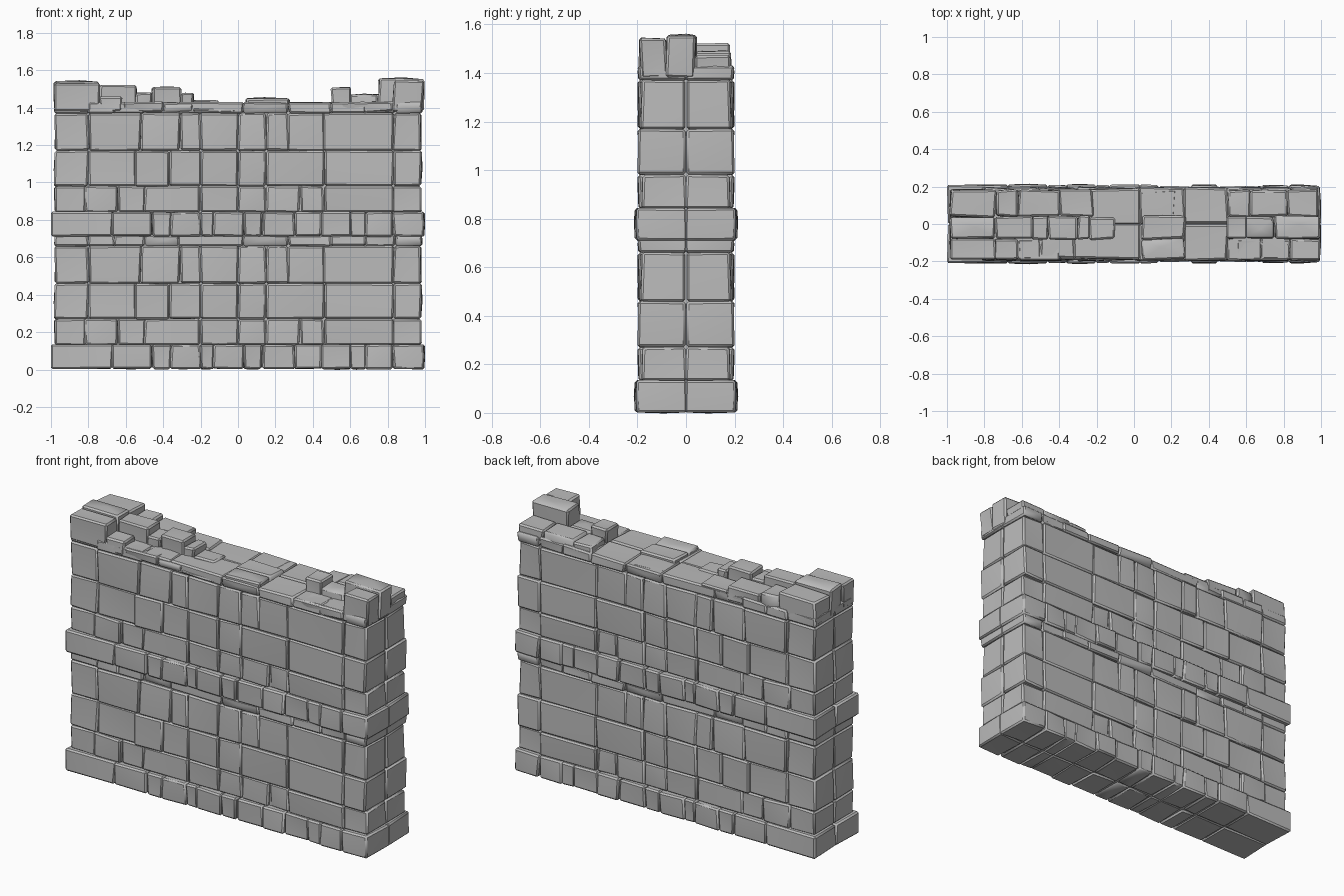
import bpy, bmesh, random
from math import radians
from mathutils import Vector

if "Cube" in bpy.data.objects:
    bpy.data.objects.remove(bpy.data.objects["Cube"])

stone_grey = bpy.data.materials.new("stone grey")
stone_grey.use_nodes = True
colour = (0.5, 0.5, 0.5, 1)
stone_grey.diffuse_color = colour
stone_grey.node_tree.nodes["Principled BSDF"].inputs["Base Color"].default_value = colour


def add_stone(bm, rng, lo, hi, rough=0.006, chamfer=0.009):
    """One hewn block: wobbly corners, chamfered edges, slightly domed faces."""
    lo, hi = Vector(lo), Vector(hi)
    part = bmesh.new()
    bmesh.ops.create_cube(part, size=1)
    for v in part.verts:
        for i in range(3):
            v.co[i] = (lo[i] + hi[i]) / 2 + v.co[i] * (hi[i] - lo[i])
            v.co[i] += rng.uniform(-rough, rough) * (0.4 if i == 2 else 1)
    bmesh.ops.bevel(part, geom=part.edges[:], offset=chamfer, segments=1,
                    affect='EDGES', clamp_overlap=True)
    faces = sorted(part.faces, key=lambda f: f.calc_area())[-6:]
    for f in faces:
        normal = f.normal.copy()
        centre = bmesh.ops.poke(part, faces=[f])["verts"][0]
        centre.co += normal * rng.uniform(-rough, rough)
        for i in (0, 1):
            centre.co[i] += rng.uniform(-0.02, 0.02) * (1 - abs(normal[i]))
    temp = bpy.data.meshes.new("stone")
    part.to_mesh(temp)
    part.free()
    bm.from_mesh(temp)
    bpy.data.meshes.remove(temp)


def finish(bm, name, mirror=False):
    mesh = bpy.data.meshes.new(name)
    bmesh.ops.recalc_face_normals(bm, faces=bm.faces)
    bm.to_mesh(mesh)
    bm.free()
    mesh.materials.append(stone_grey)
    obj = bpy.data.objects.new(name, mesh)
    bpy.context.collection.objects.link(obj)
    bpy.ops.object.select_all(action='DESELECT')
    obj.select_set(True)
    bpy.context.view_layer.objects.active = obj
    bpy.ops.object.shade_smooth_by_angle(angle=radians(35))
    if mirror:
        mod = obj.modifiers.new("front to back", 'MIRROR')
        mod.use_axis = (False, True, False)
        mod.use_mirror_merge = False
    return obj


def course(bm, rng, joints, z0, z1, depth, setback):
    """Row of stones on the front half of the wall."""
    for x0, x1 in zip(joints, joints[1:]):
        y = -depth + rng.uniform(0, setback)
        add_stone(bm, rng, (x0, y, z0), (x1, 0, z1))


# Plinth and string course
band_joints = [-0.995, -0.67, -0.46, -0.36, -0.2, -0.13, 0.03, 0.13,
               0.3, 0.45, 0.6, 0.68, 0.83, 0.995]
for name, z in (("plinth", 0.003), ("string_course", 0.712)):
    bm, rng = bmesh.new(), random.Random(4)
    course(bm, rng, band_joints, z, z + 0.13, 0.21, 0.008)
    finish(bm, name, True)

# Two matching storeys: courses as (bottom, top, setback, inner joints)
courses = [
    (0, 0.14, 0.02, [-0.82, -0.64, -0.5, -0.2, 0, 0.15, 0.33, 0.46, 0.83]),
    (0.14, 0.33, 0.012, [-0.8, -0.55, -0.37, -0.2, 0, 0.15, 0.46, 0.83]),
    (0.33, 0.53, 0.012, [-0.8, -0.52, -0.31, -0.2, 0, 0.15, 0.27, 0.46, 0.83]),
    (0.53, 0.59, 0.02, [-0.8, -0.66, -0.5, -0.32, 0.03, 0.27, 0.5, 0.68, 0.84]),
]
for name, base in (("lower_storey", 0.13), ("upper_storey", 0.84)):
    bm, rng = bmesh.new(), random.Random(11)
    for z0, z1, setback, inner in courses:
        course(bm, rng, [-0.98] + inner + [0.98], base + z0, base + z1, 0.197, setback)
    finish(bm, name, True)

# Broken top: rows of loose stones as (right edge, height)
rows = {
    "front_rubble": (-0.19, -0.08, [
        (-0.74, 1.53), (-0.62, 1.46), (-0.4, 1.43), (-0.24, 1.42), (0.04, 1.4),
        (0.27, 1.45), (0.55, 1.4), (0.83, 1.43), (0.99, 1.545)]),
    "middle_rubble": (-0.08, 0.04, [
        (-0.74, 1.54), (-0.54, 1.52), (-0.46, 1.48), (-0.3, 1.51), (-0.24, 1.48),
        (-0.1, 1.44), (0.04, 1.42), (0.27, 1.45), (0.5, 1.42), (0.6, 1.51),
        (0.75, 1.47), (0.99, 1.555)]),
    "back_rubble": (0.04, 0.18, [
        (-0.74, 1.52), (-0.62, 1.49), (-0.4, 1.47), (-0.22, 1.44), (0.04, 1.42),
        (0.22, 1.43), (0.5, 1.41), (0.62, 1.46), (0.82, 1.47), (0.98, 1.47)]),
}
for name, (y0, y1, stones) in rows.items():
    bm, rng = bmesh.new(), random.Random(name)
    left = -0.98
    for right, top in stones:
        add_stone(bm, rng, (left, y0, 1.38), (right, y1, top), 0.008)
        left = right
    finish(bm, name)

# Solid core behind the joints
bm = bmesh.new()
bmesh.ops.create_cube(bm, size=1)
for v in bm.verts:
    v.co = Vector((v.co.x * 1.93, v.co.y * 0.34, 0.7 + v.co.z * 1.38))
finish(bm, "wall_core")
